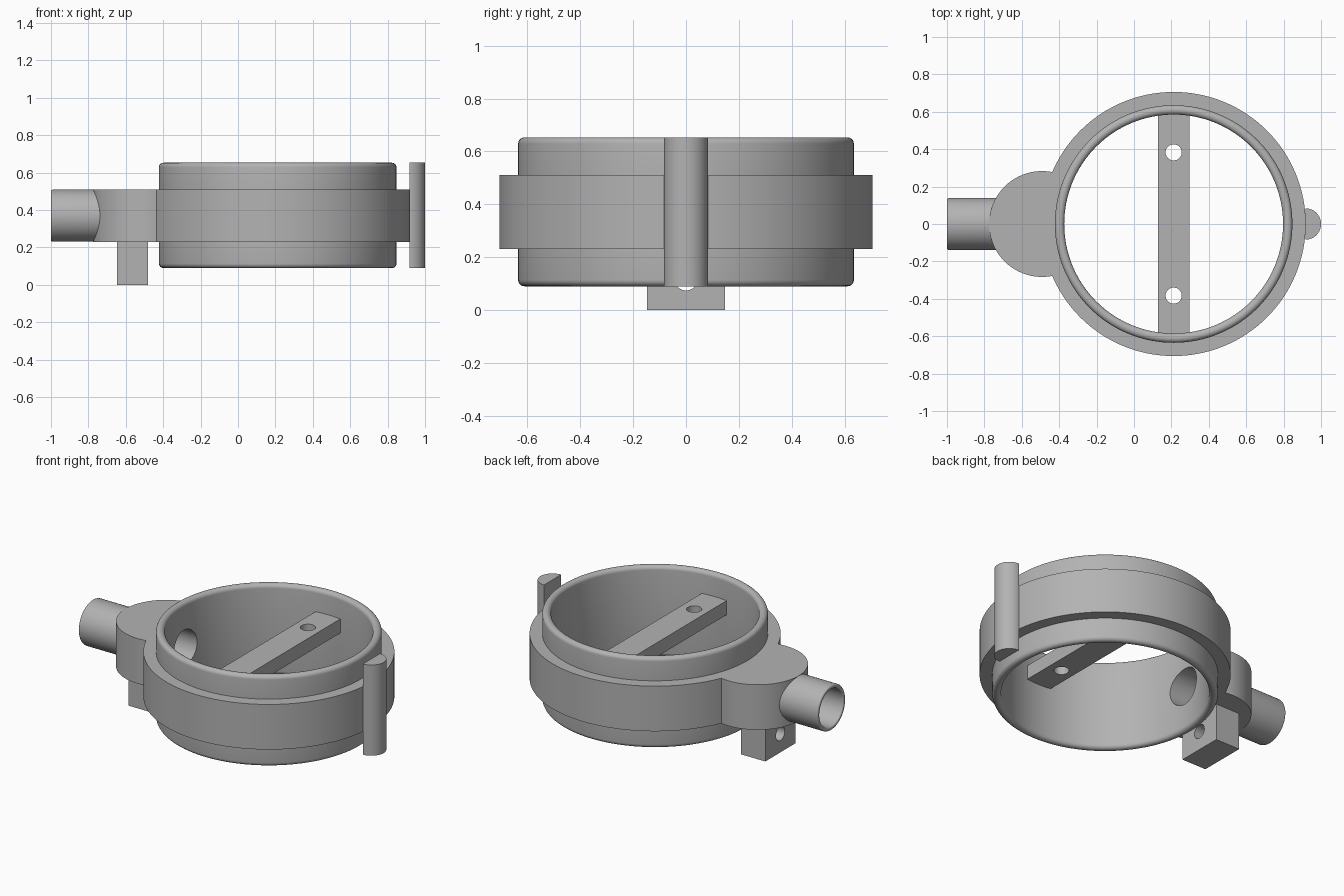
import bpy, bmesh, math
from mathutils import Matrix, Vector

if "Cube" in bpy.data.objects:
    bpy.data.objects.remove(bpy.data.objects["Cube"])

GREY = (0.45, 0.45, 0.45)
mat = bpy.data.materials.new("plain grey")
mat.use_nodes = True
mat.diffuse_color = (*GREY, 1)
mat.node_tree.nodes["Principled BSDF"].inputs["Base Color"].default_value = (*GREY, 1)

CX = 0.212                    # ring axis
BAND_LOW, BAND_HIGH = 0.23, 0.51
BORE_Z = 0.37
ALONG_X = Matrix.Rotation(math.pi / 2, 4, 'Y')


def finish(name, bm):
    bmesh.ops.recalc_face_normals(bm, faces=bm.faces)
    mesh = bpy.data.meshes.new(name)
    bm.to_mesh(mesh)
    bm.free()
    mesh.materials.append(mat)
    ob = bpy.data.objects.new(name, mesh)
    bpy.context.collection.objects.link(ob)
    return ob


def cylinder(name, r, length, centre, turn=Matrix(), segments=96):
    bm = bmesh.new()
    bmesh.ops.create_cone(bm, cap_ends=True, segments=segments, radius1=r, radius2=r,
                          depth=length, matrix=Matrix.Translation(centre) @ turn)
    return finish(name, bm)


def box(name, low, high):
    low, high = Vector(low), Vector(high)
    bm = bmesh.new()
    bmesh.ops.create_cube(bm, size=1, matrix=Matrix.Translation((low + high) / 2)
                          @ Matrix.Diagonal((*(high - low), 1)))
    return finish(name, bm)


def lathe(name, profile, matrix, steps=128):
    """Spin a closed (radius, height) outline around z."""
    bm = bmesh.new()
    verts = [bm.verts.new((r, 0, z)) for r, z in profile]
    edges = [bm.edges.new((verts[i - 1], verts[i])) for i in range(len(verts))]
    bmesh.ops.spin(bm, geom=verts + edges, cent=(0, 0, 0), axis=(0, 0, 1),
                   angle=math.tau, steps=steps)
    bmesh.ops.remove_doubles(bm, verts=bm.verts, dist=0.0001)
    bmesh.ops.transform(bm, matrix=matrix, verts=bm.verts)
    return finish(name, bm)


def arc(cx, cz, r, start, end, n=6):
    angles = [math.radians(start + (end - start) * i / n) for i in range(n + 1)]
    return [(cx + r * math.cos(a), cz + r * math.sin(a)) for a in angles]


def combine(target, tool, operation):
    """Boolean the tool into the target, then drop the tool."""
    mod = target.modifiers.new(operation.lower(), 'BOOLEAN')
    mod.operation, mod.object, mod.solver = operation, tool, 'EXACT'
    bpy.context.view_layer.objects.active = target
    bpy.ops.object.modifier_apply(modifier=mod.name)
    bpy.data.objects.remove(tool)


# Ring with rounded rims and a raised middle band
inner, outer, band, f = 0.585, 0.635, 0.706, 0.024
low, high = 0.09, 0.653
outline = (arc(inner + f, low + f, f, 180, 270) + arc(outer - f, low + f, f, 270, 360)
           + [(outer, BAND_LOW), (band, BAND_LOW), (band, BAND_HIGH), (outer, BAND_HIGH)]
           + arc(outer - f, high - f, f, 0, 90) + arc(inner + f, high - f, f, 90, 180))
housing = lathe("housing", outline, Matrix.Translation((CX, 0, 0)))

# Round boss on the side, kept out of the ring's inside
boss = cylinder("boss", 0.283, BAND_HIGH - BAND_LOW, (-0.492, 0, BORE_Z))
combine(boss, cylinder("inside", 0.61, 1, (CX, 0, BORE_Z), segments=128), 'DIFFERENCE')
combine(housing, boss, 'UNION')

# Pipe stub with softened end, then the bore through pipe, boss and wall
bore_r, pipe_r, e = 0.115, 0.139, 0.01
pipe_outline = (arc(bore_r + e, e, e, 180, 270) + arc(pipe_r - e, e, e, 270, 360)
                + [(pipe_r, 0.4), (bore_r, 0.4)])
bore = cylinder("bore", bore_r, 0.6, (-0.5, 0, BORE_Z), ALONG_X)
combine(housing, bore, 'DIFFERENCE')
pipe = lathe("pipe", pipe_outline, Matrix.Translation((-1, 0, BORE_Z)) @ ALONG_X, 96)

# Crossbar inside the ring with two screw holes
crossbar = box("crossbar", (CX - 0.085, -0.6, 0.425), (CX + 0.085, 0.6, 0.513))
for side in (-1, 1):
    hole = cylinder("hole", 0.043, 0.4, (CX, side * 0.383, 0.47), segments=48)
    combine(crossbar, hole, 'DIFFERENCE')

# Drilled mounting block under the boss
block = box("mounting_block", (-0.648, -0.148, 0), (-0.48, 0.148, BAND_LOW))
combine(block, cylinder("hole", 0.043, 0.5, (-0.56, 0, 0.117), ALONG_X, 48), 'DIFFERENCE')

# Half-round rib opposite the pipe
rib = cylinder("half_round_rib", 0.084, high - low, (0.916, 0, (low + high) / 2))
combine(rib, box("trim", (0.7, -0.2, 0), (0.916, 0.2, 1)), 'DIFFERENCE')

# Smooth the curved faces, keep the corners crisp
for ob in (housing, pipe, crossbar, block, rib):
    bpy.ops.object.select_all(action='DESELECT')
    ob.select_set(True)
    bpy.context.view_layer.objects.active = ob
    bpy.ops.object.shade_smooth_by_angle(angle=math.radians(30))
